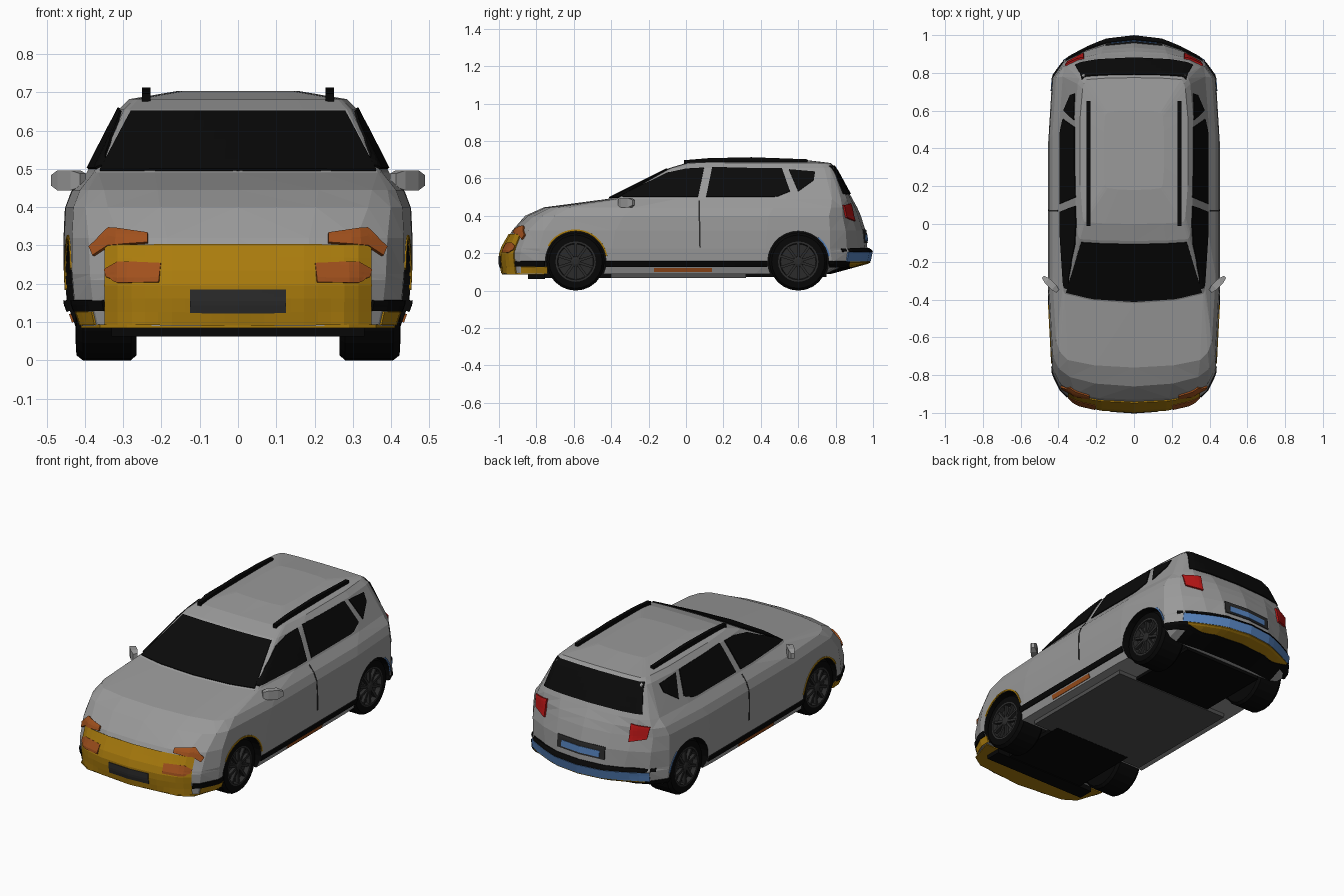
import bpy, bmesh, math
from mathutils import Vector, Matrix
from mathutils.bvhtree import BVHTree

if "Cube" in bpy.data.objects:
    bpy.data.objects.remove(bpy.data.objects["Cube"])


def material(name, rgb):
    m = bpy.data.materials.new(name)
    m.diffuse_color = (*rgb, 1)
    m.use_nodes = True
    m.node_tree.nodes["Principled BSDF"].inputs["Base Color"].default_value = m.diffuse_color
    return m


GREY = material("grey_paint", (.32, .32, .32))
BLACK = material("black_trim", (.002, .002, .002))
GLASS = material("dark_glass", (.003, .003, .003))
DARK = material("dark_grey", (.024, .024, .024))
FLOOR = material("floor_grey", (.08, .08, .08))
YELLOW = material("yellow", (.40, .20, .004))
ORANGE = material("orange", (.35, .08, .012))
BLUE = material("blue", (.09, .22, .50))
RED = material("red", (.48, .008, .008))


def finish(name, bm, mat, mirror=False):
    mesh = bpy.data.meshes.new(name)
    bm.to_mesh(mesh)
    bm.free()
    mesh.materials.append(mat)
    ob = bpy.data.objects.new(name, mesh)
    bpy.context.collection.objects.link(ob)
    if mirror:
        ob.modifiers.new("mirror", 'MIRROR')
    return ob


def loft(rings):
    bm = bmesh.new()
    vs = [[bm.verts.new(p) for p in r] for r in rings]
    n = len(vs[0])
    for a, b in zip(vs, vs[1:]):
        for i in range(n):
            bm.faces.new((a[i], a[(i + 1) % n], b[(i + 1) % n], b[i]))
    bm.faces.new(vs[0])
    bm.faces.new(vs[-1])
    bmesh.ops.recalc_face_normals(bm, faces=bm.faces)
    return bm


def box(name, size, loc, mat, mirror=False, rot=0):
    bm = bmesh.new()
    bmesh.ops.create_cube(bm, size=1, matrix=Matrix.Translation(loc) @ Matrix.Rotation(rot, 4, 'Z')
                          @ Matrix.Diagonal((*size, 1)))
    return finish(name, bm, mat, mirror)


# Body shell: plan outlines stacked by height
# z, half width, front y, front corner x, setbacks, rear y, rear corner x, setbacks
LEVELS = [
    (.09, .425, -.98, .29, .03, .18, .76, .34, .02, .06),
    (.15, .447, -.993, .29, .04, .20, .98, .25, .06, .20),
    (.21, .452, -.993, .30, .04, .21, .993, .25, .06, .22),
    (.225, .453, -.985, .30, .04, .20, .97, .25, .05, .20),
    (.32, .454, -.93, .31, .03, .17, .96, .27, .05, .19),
    (.40, .450, -.86, .34, .05, .16, .935, .28, .05, .17),
    (.445, .432, -.76, .35, .04, .14, .915, .29, .04, .14),
    (.49, .395, -.42, .365, .05, .09, .89, .30, .03, .11),
    (.655, .312, -.09, .285, .01, .04, .80, .27, .01, .06),
    (.682, .285, .0, .26, .01, .04, .775, .25, .01, .06),
    (.703, .16, .18, .14, .01, .03, .60, .14, .01, .03)]


def outline(z, w, f, wf, d1, d2, r, wr, e1, e2):
    def corner(y, cx, a, b):
        return [(0, y), (cx * .6, y + a * .3), (cx, y + a),
                (cx + .65 * (w * .955 - cx), y + a + .4 * (b - a)), (w * .955, y + b)]
    a, b = f + d2, r - e2
    half = corner(f, wf, d1, d2) + [(w, a + (b - a) * t) for t in (.25, .5, .78)]
    half += corner(r, wr, -e1, -e2)[::-1]
    return [(x, y, z) for x, y in half] + [(-x, y, z) for x, y in half[-2:0:-1]]


bm = loft([outline(*lv) for lv in LEVELS])
bmesh.ops.triangulate(bm, faces=bm.faces)
TREE = BVHTree.FromBMesh(bm)
body = finish("body_shell", bm, GREY)

# Wheel arches cut out of the shell
WHEELS = (-.59, .60)
R = .155
bm = bmesh.new()
for y in WHEELS:
    for s in (-1, 1):
        bmesh.ops.create_cone(bm, cap_ends=True, segments=28, radius1=.163, radius2=.163, depth=.4,
                              matrix=Matrix.Translation((s * .445, y, R)) @ Matrix.Rotation(math.pi / 2, 4, 'Y'))
cutter = finish("arch_cutter", bm, BLACK)
cutter.hide_render = True
body.data.materials.append(BLACK)
mod = body.modifiers.new("arches", 'BOOLEAN')
mod.operation, mod.solver, mod.object = 'DIFFERENCE', 'EXACT', cutter
mod.material_mode = 'TRANSFER'
bpy.context.view_layer.objects.active = body
bpy.ops.object.modifier_apply(modifier=mod.name)
bpy.data.objects.remove(cutter)


def panel(name, side, top, bottom, mat, mirror=True, off=.005, n=5):
    """Strip between two polylines, projected onto the shell from one side."""
    ray = Vector({'side': (-1, 0, 0), 'front': (0, 1, 0), 'rear': (0, -1, 0)}[side])

    def project(u, v):
        p = Vector((0, u, v)) if side == 'side' else Vector((u, 0, v))
        hit, normal, _, _ = TREE.ray_cast(p - ray * 3, ray)
        if hit is None:
            hit, normal, _, _ = TREE.find_nearest(p - ray * .4)
        return hit + normal * off

    def resample(line):
        out = [Vector(line[0])]
        for a, b in zip(line, line[1:]):
            out += [Vector(a).lerp(Vector(b), i / n) for i in range(1, n + 1)]
        return out
    bm = bmesh.new()
    cols = [[bm.verts.new(project(*a.lerp(b, j / 6))) for j in range(7)]
            for a, b in zip(resample(top), resample(bottom))]
    for a, b in zip(cols, cols[1:]):
        for j in range(6):
            f = bm.faces.new((a[j], a[j + 1], b[j + 1], b[j]))
            f.normal_update()
            if f.normal.dot(ray) > 0:
                f.normal_flip()
    ob = finish(name, bm, mat, mirror)
    m = ob.modifiers.new("thickness", 'SOLIDIFY')
    m.thickness, m.offset = off + .002, -1
    return ob


def band(name, side, x, z0, z1, mat, off=.005, n=16):
    return panel(name, side, [(-x, z1), (x, z1)], [(-x, z0), (x, z0)], mat, False, off, n)


# Glass
panel("windshield", 'front', [(-.28, .647), (.28, .647)], [(-.36, .495), (.36, .495)], GLASS, False, .006, 20)
panel("rear_window", 'rear', [(-.275, .665), (.275, .665)], [(-.31, .515), (.31, .515)], GLASS, False, .006, 20)
panel("front_side_window", 'side', [(-.345, .507), (-.10, .628), (.00, .65), (.096, .655)],
      [(-.335, .50), (-.10, .50), (.0, .50), (.064, .50)], GLASS, off=.006, n=8)
panel("rear_side_window", 'side', [(.14, .657), (.513, .652), (.556, .53)],
      [(.107, .50), (.46, .50), (.49, .503)], GLASS)
panel("quarter_window", 'side', [(.55, .647), (.69, .635)], [(.60, .53), (.683, .59)], GLASS)
panel("door_seam", 'side', [(.066, .48), (.074, .48)], [(.071, .23), (.079, .23)], DARK, off=.002, n=1)

# Front bumper and lights
band("front_bumper", 'front', .345, .092, .30, YELLOW, .007, 20)
panel("bumper_corner", 'side', [(-.88, .128), (-.74, .128)], [(-.88, .093), (-.74, .093)], YELLOW)
chin = [(-.41, -.76), (-.36, -.91), (-.29, -.955), (0, -.985), (.29, -.955), (.36, -.91), (.41, -.76)]
finish("bumper_underside", loft([[(x, y, z) for x, y in chin] for z in (.085, .093)]), YELLOW)
band("front_plate", 'front', .125, .125, .185, DARK, .010)
panel("headlight", 'front', [(.235, .328), (.335, .342), (.385, .295)],
      [(.235, .305), (.335, .298), (.375, .272)], ORANGE, off=.010)
panel("fog_light", 'front', [(.20, .25), (.31, .255), (.345, .235)],
      [(.205, .205), (.31, .203), (.34, .215)], ORANGE, off=.010)

# Rear bumper, lights and plate
band("rear_bumper", 'rear', .37, .156, .206, BLUE, .006)
band("rear_bumper_strip", 'rear', .39, .209, .226, BLACK, .007)
band("rear_underlip", 'rear', .35, .132, .155, YELLOW)
band("rear_valance", 'rear', .33, .094, .131, BLACK)
band("rear_plate_recess", 'rear', .15, .255, .325, DARK)
band("rear_plate", 'rear', .12, .265, .30, BLUE, .008)
panel("tail_light", 'rear', [(.265, .465), (.36, .455)], [(.265, .37), (.35, .39)], RED, off=.010)

# Side trim strips and arch lips
for name, a, b in (("front", -.91, -.755), ("sill", -.43, .435), ("rear", .765, .87)):
    panel(name + "_side_trim", 'side', [(a, .157), (b, .157)], [(a, .13), (b, .13)], BLACK, off=.009)
panel("side_reflector", 'side', [(-.17, .122), (.14, .122)], [(-.17, .10), (.14, .10)], ORANGE)


def arch_lip(name, y, start, end, mat):
    def arc(r):
        return [(y + r * math.cos(math.radians(t)), R + r * math.sin(math.radians(t)))
                for t in range(start, end + 1, 10)]
    panel(name, 'side', arc(.172), arc(.163), mat, off=.004, n=1)


arch_lip("front_arch_lip", WHEELS[0], 10, 150, YELLOW)
arch_lip("rear_arch_lip", WHEELS[1], 10, 50, BLUE)

# Underbody
box("front_lip", (.66, .09, .03), (0, -.80, .077), BLACK)
box("front_undertray", (.50, .42, .025), (0, -.56, .079), BLACK)
box("floor_panel", (.74, .72, .025), (0, -.04, .08), FLOOR)
box("rear_undertray", (.50, .44, .02), (0, .53, .082), BLACK)

# Roof rails and wing mirrors
rail = [[(.24 + dx, y, z + dz) for dx, dz in ((-.011, -.022), (.011, -.022), (.011, .012), (-.011, .012))]
        for y, z in ((-.01, .685), (.12, .696), (.35, .701), (.65, .69))]
finish("roof_rail", loft(rail), BLACK, True)
t = Vector((.707, .707, 0))
mirror = [[Vector((x, y, .47)) + Vector((dx, -dx, dz)) for dx, dz in ((-h, -v), (h, -v), (h, v), (-h, v))]
          for x, y, h, v in ((.405, -.355, .008, .018), (.425, -.335, .013, .026),
                             (.46, -.30, .012, .026), (.482, -.28, .006, .014))]
finish("wing_mirror", loft(mirror), GREY, True)


# Wheels: lathed tyre and rim, plus spokes
def lathe(name, y, profile, mat, seg=24):
    rings = [[(x, y + r * math.sin(2 * math.pi * i / seg), R + r * math.cos(2 * math.pi * i / seg))
              for i in range(seg)] for x, r in profile]
    return finish(name, loft(rings), mat, True)


for label, y in zip(("front", "rear"), WHEELS):
    lathe(label + "_tyre", y, [(.265, .10), (.265, .142), (.28, R), (.405, R), (.422, .142),
                               (.424, .108), (.395, .103)], BLACK)
    lathe(label + "_rim", y, [(.394, .108), (.424, .108), (.424, .098), (.398, .094)], DARK)
    lathe(label + "_hub", y, [(.39, .03), (.42, .026), (.424, .015)], DARK, 12)
    bm = bmesh.new()
    for k in range(10):
        bmesh.ops.create_cube(bm, size=1, matrix=Matrix.Translation((.41, y, R))
                              @ Matrix.Rotation(k * math.pi / 5, 4, 'X')
                              @ Matrix.Translation((0, 0, .06)) @ Matrix.Diagonal((.018, .014, .085, 1)))
    finish(label + "_spokes", bm, DARK, True)
